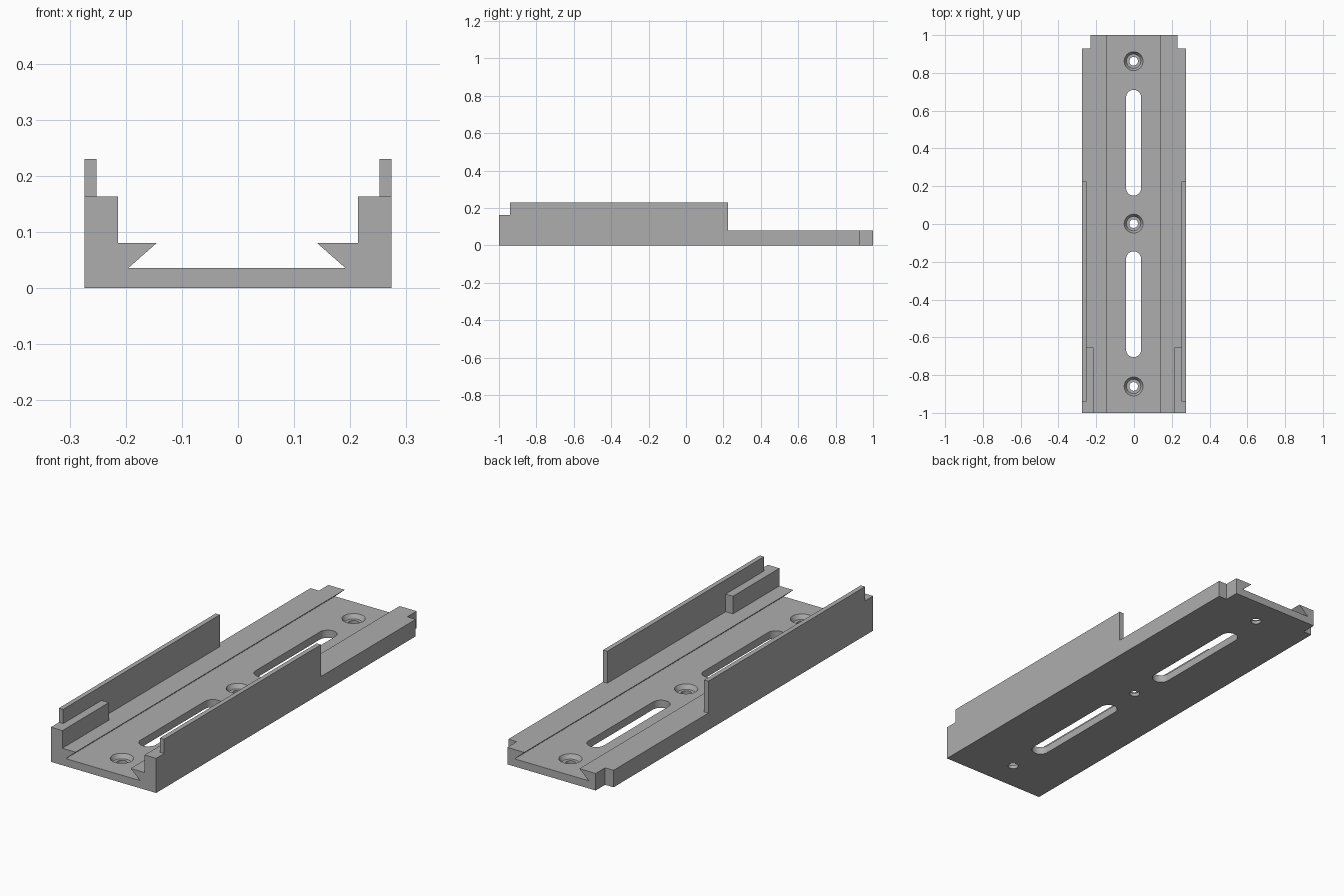
import bpy, bmesh, math
from mathutils import Vector

cube = bpy.data.objects.get("Cube")
if cube:
    bpy.data.objects.remove(cube, do_unlink=True)

grey = bpy.data.materials.new("plain_grey")
grey.use_nodes = True
grey.diffuse_color = (0.42, 0.42, 0.42, 1)
grey.node_tree.nodes["Principled BSDF"].inputs["Base Color"].default_value = grey.diffuse_color

AXIS = {"x": lambda a, b, t: (t, a, b),
        "y": lambda a, b, t: (a, t, b),
        "z": lambda a, b, t: (a, b, t)}


def finish(name, bm):
    bmesh.ops.recalc_face_normals(bm, faces=bm.faces)
    mesh = bpy.data.meshes.new(name)
    bm.to_mesh(mesh)
    bm.free()
    mesh.materials.append(grey)
    obj = bpy.data.objects.new(name, mesh)
    bpy.context.collection.objects.link(obj)
    return obj


def prism(name, outline, axis, start, end):
    """Extrude a 2D outline along an axis."""
    bm = bmesh.new()
    face = bm.faces.new([bm.verts.new(AXIS[axis](a, b, start)) for a, b in outline])
    new = bmesh.ops.extrude_face_region(bm, geom=[face])["geom"]
    bmesh.ops.translate(bm, vec=Vector(AXIS[axis](0, 0, end - start)),
                        verts=[v for v in new if isinstance(v, bmesh.types.BMVert)])
    return finish(name, bm)


def rect(a0, a1, b0, b1):
    return [(a0, b0), (a1, b0), (a1, b1), (a0, b1)]


def cone(name, y, r_low, r_high, z0, z1):
    bm = bmesh.new()
    bmesh.ops.create_cone(bm, cap_ends=True, segments=32, radius1=r_low, radius2=r_high, depth=z1 - z0)
    bmesh.ops.translate(bm, verts=bm.verts, vec=(MID, y, (z0 + z1) / 2))
    return finish(name, bm)


def slot_outline(y0, y1, r, steps=16):
    """Long slot with round ends."""
    pts = []
    for centre, turn in ((y1 - r, 0), (y0 + r, math.pi)):
        for i in range(steps + 1):
            a = turn + math.pi * i / steps
            pts.append((MID + r * math.cos(a), centre + r * math.sin(a)))
    return pts


def select_only(obj):
    bpy.ops.object.select_all(action="DESELECT")
    obj.select_set(True)
    bpy.context.view_layer.objects.active = obj


def cut(target, cutter):
    mod = target.modifiers.new("cut", "BOOLEAN")
    mod.operation, mod.solver, mod.object = "DIFFERENCE", "EXACT", cutter
    select_only(target)
    bpy.ops.object.modifier_apply(modifier=mod.name)
    bpy.data.objects.remove(cutter, do_unlink=True)


W, TOP, FLOOR, MID = 0.274, 0.08, 0.036, -0.002

# Base plate with dovetail channel
half = [(W, 0), (W, TOP), (MID + 0.143, TOP), (MID + 0.193, FLOOR)]
mirrored = [(-x if x == W else 2 * MID - x, z) for x, z in reversed(half)]
base = prism("base_plate", half + mirrored, "y", -1, 1)

# Rear corner notches
for s in (-1, 1):
    cut(base, prism("notch_cutter", rect(s * 0.23, s * 0.4, 0.93, 1.1), "z", -0.1, 0.2))

# Long slots
for y0, y1 in ((0.15, 0.71), (-0.705, -0.145)):
    cut(base, prism("slot_cutter", slot_outline(y0, y1, 0.04), "z", -0.1, 0.2))

# Screw holes with tapered recesses
for y in (-0.86, 0.002, 0.862):
    cut(base, cone("recess_cutter", y, 0.038, 0.056, 0.016, 0.046))
    cut(base, cone("hole_cutter", y, 0.023, 0.023, -0.1, 0.1))

select_only(base)
bpy.ops.object.shade_smooth_by_angle(angle=math.radians(30))

# Side walls and front guide blocks
wall = [(-1, TOP), (0.225, TOP), (0.225, 0.23), (-0.94, 0.23), (-0.94, 0.163), (-1, 0.163)]
for side, s in (("left", 1), ("right", -1)):
    prism(side + "_wall", wall, "x", s * 0.252, s * W)
    prism(side + "_guide_block", rect(-1, -0.655, TOP, 0.163), "x", s * 0.214, s * 0.252)
